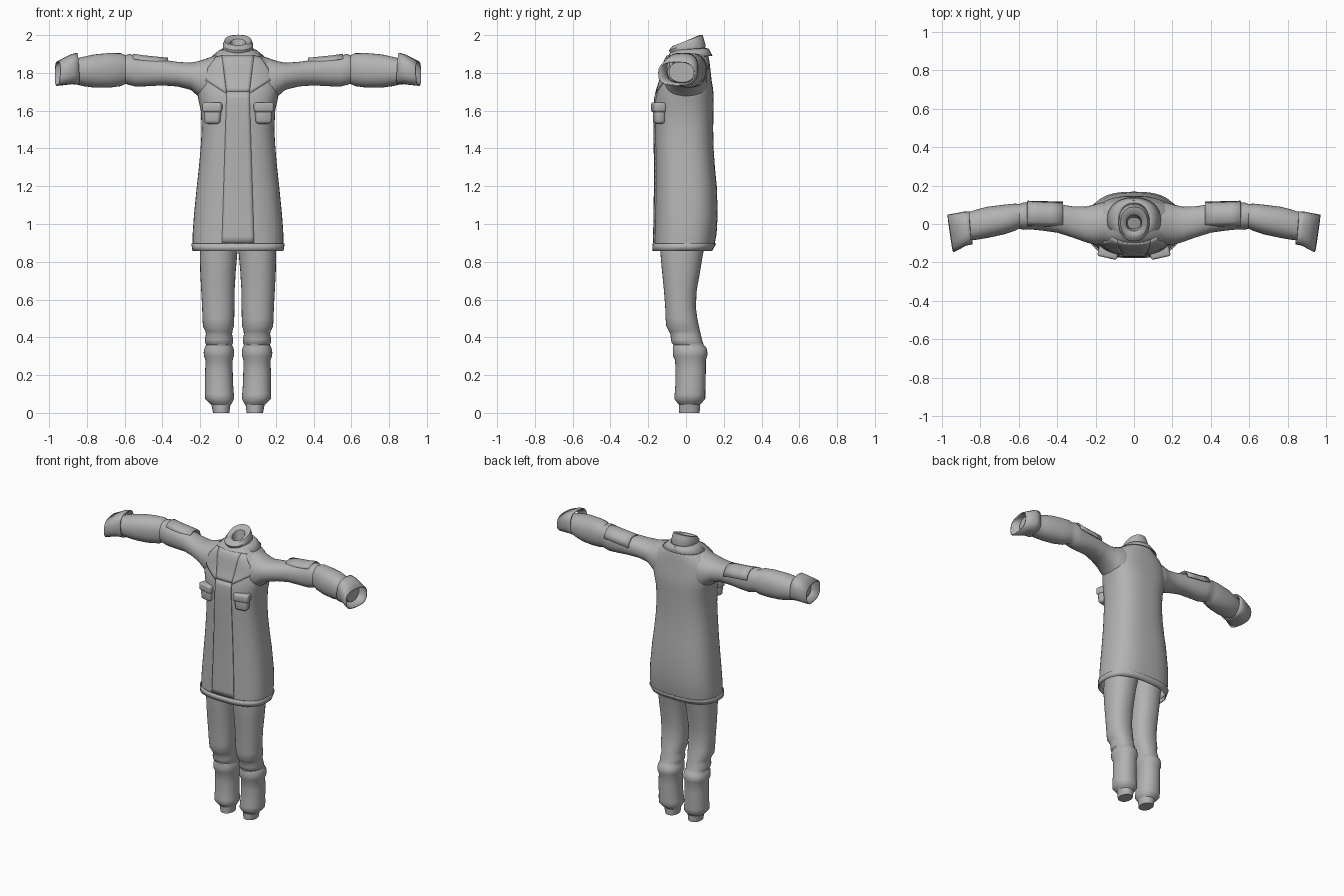
import bpy, bmesh, math
from mathutils import Vector

if "Cube" in bpy.data.objects:
    bpy.data.objects.remove(bpy.data.objects["Cube"])

grey = bpy.data.materials.new("grey cloth")
grey.diffuse_color = (0.45, 0.45, 0.45, 1)
grey.use_nodes = True
grey.node_tree.nodes["Principled BSDF"].inputs["Base Color"].default_value = grey.diffuse_color
P = 2.6  # squareness of the coat section


def finish(name, bm, mirror=False, thick=0, angle=40):
    bmesh.ops.recalc_face_normals(bm, faces=bm.faces)
    me = bpy.data.meshes.new(name)
    bm.to_mesh(me)
    bm.free()
    ob = bpy.data.objects.new(name, me)
    bpy.context.collection.objects.link(ob)
    me.materials.append(grey)
    bpy.ops.object.select_all(action='DESELECT')
    ob.select_set(True)
    bpy.context.view_layer.objects.active = ob
    bpy.ops.object.shade_smooth_by_angle(angle=math.radians(angle))
    if thick:
        m = ob.modifiers.new("thickness", 'SOLIDIFY')
        m.thickness, m.offset = thick, 0
    if mirror:
        ob.modifiers.new("mirror", 'MIRROR').use_clip = False
    return ob


def loft(name, rings, n=32, p=2.2, caps=(False, False), **kw):
    """Skin rings given as (centre, u, v)."""
    bm = bmesh.new()
    loops = []
    for c, u, v in rings:
        c, u, v = Vector(c), Vector(u), Vector(v)
        loop = []
        for i in range(n):
            a = 2 * math.pi * i / n
            ca, sa = math.cos(a), math.sin(a)
            loop.append(bm.verts.new(c + u * math.copysign(abs(ca) ** (2 / p), ca)
                                     + v * math.copysign(abs(sa) ** (2 / p), sa)))
        loops.append(loop)
    for a, b in zip(loops, loops[1:]):
        for i in range(n):
            j = (i + 1) % n
            bm.faces.new((a[i], a[j], b[j], b[i]))
    for k, loop in zip(caps, (loops[0], loops[-1])):
        if k:
            bm.faces.new(loop)
    return finish(name, bm, **kw)


def upright(rows):
    """Rows (z, x0, x1, y0, y1) to horizontal rings."""
    return [(((a + b) / 2, (c + d) / 2, z), ((b - a) / 2, 0, 0), (0, (d - c) / 2, 0))
            for z, a, b, c, d in rows]


def along_x(rows):
    """Rows (x, y0, y1, z0, z1) to rings across the arm."""
    return [((x, (a + b) / 2, (c + d) / 2), (0, (b - a) / 2, 0), (0, 0, (d - c) / 2))
            for x, a, b, c, d in rows]


# Coat: z, half width, front y, back y
COAT = [(0.895, .24, -.168, .152), (0.95, .24, -.167, .162), (1.05, .233, -.165, .168),
        (1.2, .218, -.163, .163), (1.3, .207, -.163, .153), (1.4, .198, -.164, .146),
        (1.5, .192, -.165, .144), (1.6, .197, -.165, .145), (1.66, .21, -.163, .146),
        (1.71, .22, -.152, .144), (1.76, .222, -.135, .136), (1.81, .21, -.124, .13),
        (1.855, .18, -.114, .125), (1.885, .135, -.1, .12), (1.91, .1, -.08, .112),
        (1.925, .07, -.05, .1)]


def front_y(x, z):
    for a, b in zip(COAT, COAT[1:]):
        if z <= b[0]:
            break
    t = min(max((z - a[0]) / (b[0] - a[0]), 0), 1)
    w, f, k = (a[i] + (b[i] - a[i]) * t for i in (1, 2, 3))
    return (f + k) / 2 - (k - f) / 2 * max(0, 1 - abs(x / w) ** P) ** (1 / P)


def panel(name, tl, tr, bl, br, nu, nv, mirror=False):
    """Thin cloth plate following the coat front, between four (x, z) corners."""
    bm = bmesh.new()
    grid = []
    for j in range(nv + 1):
        row = []
        for i in range(nu + 1):
            s, t = i / nu, j / nv
            x, z = (Vector(bl).lerp(Vector(br), s)).lerp(Vector(tl).lerp(Vector(tr), s), t)
            row.append(bm.verts.new((x, front_y(x, z) - .003, z)))
        grid.append(row)
    for a, b in zip(grid, grid[1:]):
        for i in range(nu):
            bm.faces.new((a[i], a[i + 1], b[i + 1], b[i]))
    return finish(name, bm, mirror=mirror, thick=.008)


loft("coat_body", upright([(z, -w, w, f, b) for z, w, f, b in COAT]), n=48, p=P)
loft("coat_hem", upright([(.858, -.238, .238, -.175, .135), (.896, -.244, .244, -.173, .157)]),
     n=48, p=P, thick=.006)

# Front closing strip and lapels
panel("front_placket", (-.06, 1.7), (.06, 1.7), (-.085, .9), (.085, .9), 8, 24)
panel("chest_placket", (-.085, 1.89), (.085, 1.89), (-.06, 1.7), (.06, 1.7), 8, 10)
panel("lapel", (.085, 1.89), (.115, 1.885), (.06, 1.69), (.195, 1.775), 8, 10, mirror=True)

# Standing collar with a tilted opening, and the folded collar below it
loft("neck_collar", [((0, .025, 1.87), (.07, 0, 0), (0, .07, .01)),
                     ((0, .02, 1.9), (.075, 0, 0), (0, .078, .018)),
                     ((0, .01, 1.925), (.081, 0, 0), (0, .094, .02)),
                     ((0, .002, 1.95), (.08, 0, 0), (0, .092, .03)),
                     ((0, .008, 1.972), (.07, 0, 0), (0, .08, .03)),
                     ((0, .008, 1.973), (.055, 0, 0), (0, .06, .026)),
                     ((0, .005, 1.96), (.04, 0, 0), (0, .042, .02)),
                     ((0, .005, 1.88), (.034, 0, 0), (0, .03, .01))], caps=(False, True))
loft("folded_collar", [((0, .03, 1.925), (.074, 0, 0), (0, .078, .004)),
                       ((0, .025, 1.92), (.095, 0, 0), (0, .095, .004)),
                       ((0, .02, 1.885), (.138, 0, 0), (0, .117, .006))], thick=.006)

# Sleeves: x, y0, y1, z0, z1
loft("sleeve", along_x([(.1, -.1, .11, 1.64, 1.9), (.17, -.11, .112, 1.64, 1.875),
                        (.21, -.106, .1, 1.675, 1.862), (.25, -.095, .09, 1.71, 1.854),
                        (.32, -.07, .092, 1.728, 1.858), (.4, -.045, .103, 1.734, 1.87),
                        (.47, -.035, .108, 1.73, 1.88), (.54, -.028, .11, 1.727, 1.89),
                        (.575, -.03, .112, 1.736, 1.9), (.595, -.024, .104, 1.742, 1.893),
                        (.62, -.036, .106, 1.73, 1.904), (.68, -.055, .1, 1.722, 1.905),
                        (.76, -.072, .09, 1.722, 1.898), (.82, -.082, .075, 1.73, 1.885),
                        (.87, -.085, .058, 1.742, 1.872), (.91, -.09, .045, 1.75, 1.86)]),
     mirror=True, caps=(False, True))
loft("cuff", [((.848, -.02, 1.822), (.006, .082, 0), (.004, 0, .08)),
              ((.88, -.024, 1.82), (.008, .084, 0), (0, 0, .076)),
              ((.955, -.05, 1.797), (.014, .094, 0), (-.002, 0, .062))],
     n=24, p=2.8, mirror=True, thick=.008)


# Pads on the upper sleeves
def box(name, c, size, bevel, mirror=True, rot=0, taper=1):
    bm = bmesh.new()
    bmesh.ops.create_cube(bm, size=1)
    for v in bm.verts:
        v.co = Vector(v.co[i] * size[i] for i in range(3))
        if v.co.z < 0:
            v.co.x *= taper
    bmesh.ops.bevel(bm, geom=bm.edges[:], offset=bevel, segments=3, affect='EDGES', profile=.5)
    for v in bm.verts:
        x, y = v.co.x, v.co.y
        v.co.x = x * math.cos(rot) - y * math.sin(rot)
        v.co.y = x * math.sin(rot) + y * math.cos(rot)
        v.co += Vector(c)
    return finish(name, bm, mirror=mirror)


bm = bmesh.new()
pad = []
for x, lift in ((.37, 0), (.43, .006), (.5, .013), (.555, .022)):
    row = [(-.012, 1.852), (.01, 1.868), (.04, 1.876), (.075, 1.872), (.1, 1.85), (.113, 1.815)]
    pad.append([bm.verts.new((x, y + lift * .2, z + lift)) for y, z in row])
for a, b in zip(pad, pad[1:]):
    for i in range(5):
        bm.faces.new((a[i], b[i], b[i + 1], a[i + 1]))
finish("sleeve_pad", bm, mirror=True, thick=.008)

# Chest pockets with flaps
box("chest_pocket", (.134, -.143, 1.575), (.094, .055, .09), .018, rot=.22, taper=.9)
box("pocket_flap", (.134, -.146, 1.618), (.104, .062, .052), .012, rot=.22)

# Trouser legs: z, x0, x1, y0, y1
loft("trouser_leg", upright([(1.0, -.005, .19, -.13, .12), (.9, -.004, .2, -.135, .105),
                             (.84, .004, .202, -.135, .09), (.75, .012, .2, -.127, .075),
                             (.65, .018, .195, -.117, .057), (.56, .019, .19, -.11, .052),
                             (.5, .02, .188, -.108, .06), (.46, .022, .186, -.105, .068),
                             (.43, .03, .172, -.09, .075), (.415, .031, .17, -.082, .078),
                             (.39, .026, .176, -.08, .084), (.37, .027, .174, -.076, .09),
                             (.36, .032, .168, -.066, .094), (.345, .024, .177, -.07, .108),
                             (.32, .02, .182, -.07, .114), (.3, .022, .18, -.068, .112),
                             (.28, .028, .172, -.058, .105), (.22, .028, .174, -.055, .105),
                             (.15, .026, .174, -.056, .103), (.1, .022, .176, -.06, .102),
                             (.075, .02, .174, -.062, .102), (.055, .03, .156, -.048, .086),
                             (.045, .037, .146, -.04, .076)]),
     mirror=True, caps=(True, False), angle=60)
loft("ankle_cuff", upright([(.06, .038, .144, -.038, .076), (0, .046, .132, -.037, .072)]),
     n=24, mirror=True, caps=(False, True))
